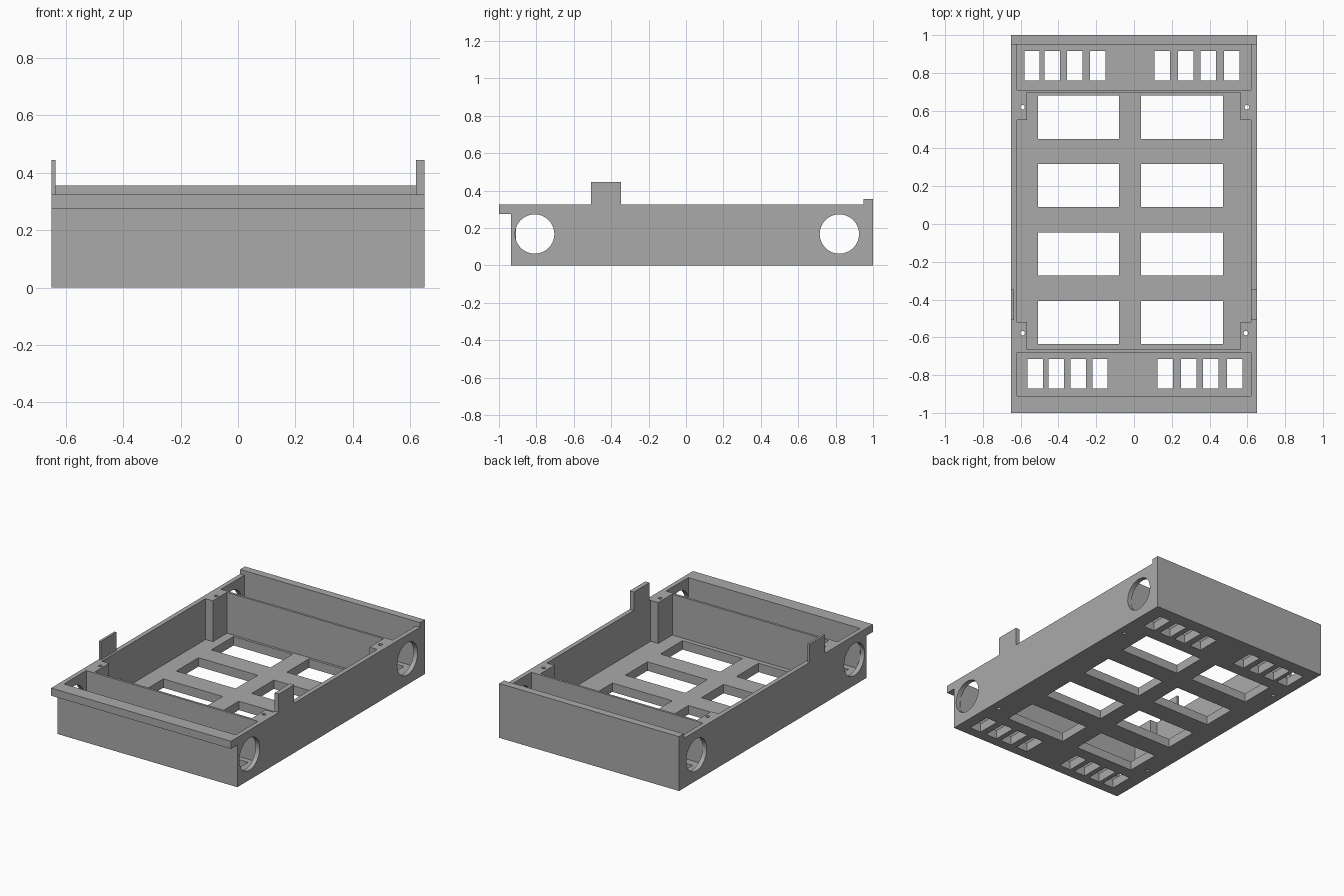
import bpy, bmesh
from mathutils import Matrix

if "Cube" in bpy.data.objects:
    bpy.data.objects.remove(bpy.data.objects["Cube"])

grey = bpy.data.materials.new("plain grey")
grey.use_nodes = True
grey.diffuse_color = (0.4, 0.4, 0.4, 1)
grey.node_tree.nodes["Principled BSDF"].inputs["Base Color"].default_value = (0.4, 0.4, 0.4, 1)


def add_box(bm, x, y, z):
    """Box spanning the three (low, high) ranges."""
    size = [r[1] - r[0] for r in (x, y, z)]
    mid = [(r[0] + r[1]) / 2 for r in (x, y, z)]
    bmesh.ops.create_cube(bm, size=1, matrix=Matrix.Translation(mid) @ Matrix.Diagonal((*size, 1)))


def add_rod(bm, centre, radius, length, axis, sides):
    turn = Matrix.Rotation(1.5707963, 4, 'Y') if axis == 'X' else Matrix.Identity(4)
    bmesh.ops.create_cone(bm, cap_ends=True, segments=sides, radius1=radius, radius2=radius,
                          depth=length, matrix=Matrix.Translation(centre) @ turn)


def make(name, bm):
    mesh = bpy.data.meshes.new(name)
    bm.to_mesh(mesh)
    bm.free()
    mesh.materials.append(grey)
    obj = bpy.data.objects.new(name, mesh)
    bpy.context.collection.objects.link(obj)
    return obj


def box(name, x, y, z):
    bm = bmesh.new()
    add_box(bm, x, y, z)
    return make(name, bm)


def cut(obj, bm):
    """Subtract the cutter shapes, then discard the cutter."""
    cutter = make("cutter", bm)
    cutter.hide_render = True
    mod = obj.modifiers.new("openings", 'BOOLEAN')
    mod.operation = 'DIFFERENCE'
    mod.solver = 'EXACT'
    mod.object = cutter
    bpy.context.view_layer.objects.active = obj
    bpy.ops.object.modifier_apply(modifier=mod.name)
    bpy.data.objects.remove(cutter)


W, IN = 0.65, 0.62             # outer and inner half width
FRONT, BACK = -0.935, 1.0
FLOOR, RIM = 0.058, 0.325
INNER_FRONT, INNER_BACK = -0.91, 0.95
THROUGH = (-0.1, 0.2)
screws = [(-0.59, 0.618), (0.597, 0.618), (-0.59, -0.578), (0.592, -0.578)]

# Floor with large windows, vent slots and screw holes
floor = box("floor", (-W, W), (FRONT, BACK), (0, FLOOR))
bm = bmesh.new()
for row in range(4):
    y = 0.565 - row * 0.362
    for x in ((-0.508, -0.08), (0.037, 0.47)):
        add_box(bm, x, (y - 0.114, y + 0.114), THROUGH)
vents = {(0.76, 0.915): (-0.54, -0.433, -0.314, -0.193, 0.149, 0.275, 0.392, 0.518),
         (-0.87, -0.714): (-0.523, -0.412, -0.296, -0.18, 0.165, 0.291, 0.407, 0.534)}
for y, centres in vents.items():
    for c in centres:
        add_box(bm, (c - 0.041, c + 0.041), y, THROUGH)
for x, y in screws:
    add_rod(bm, (x, y, 0), 0.012, 1, 'Z', 20)
cut(floor, bm)

# Side walls with round openings near both ends
for name, x in (("right_wall", (-W, -IN)), ("left_wall", (IN, W))):
    wall = box(name, x, (FRONT, BACK), (FLOOR, RIM))
    bm = bmesh.new()
    for y in (-0.809, 0.82):
        add_rod(bm, (sum(x) / 2, y, 0.168), 0.105, 0.2, 'X', 64)
    cut(wall, bm)

# End walls, overhanging front lip and raised back ridge
box("front_wall", (-IN, IN), (FRONT, INNER_FRONT), (FLOOR, RIM))
box("front_lip", (-W, W), (-1, FRONT), (0.275, RIM))
box("back_wall", (-IN, IN), (INNER_BACK, BACK), (FLOOR, RIM))
box("back_ridge", (-W, W), (INNER_BACK, BACK), (RIM, 0.355))

# Thin partitions between the three compartments
box("front_partition", (-IN, IN), (-0.68, -0.665), (FLOOR, RIM))
box("back_partition", (-IN, IN), (0.695, 0.71), (FLOOR, RIM))

# Corner posts, drilled for screws
for i, (sx, sy) in enumerate(screws):
    x = (-IN, -0.567) if sx < 0 else (0.565, IN)
    y = (0.55, 0.695) if sy > 0 else (-0.665, -0.52)
    post = box(f"corner_post_{i + 1}", x, y, (FLOOR, RIM))
    bm = bmesh.new()
    add_rod(bm, (sx, sy, 0), 0.012, 1, 'Z', 20)
    cut(post, bm)

# Upright tabs on the side walls
box("right_tab", (-W, -0.635), (-0.508, -0.348), (RIM, 0.445))
box("left_tab", (IN, W), (-0.508, -0.348), (RIM, 0.445))
